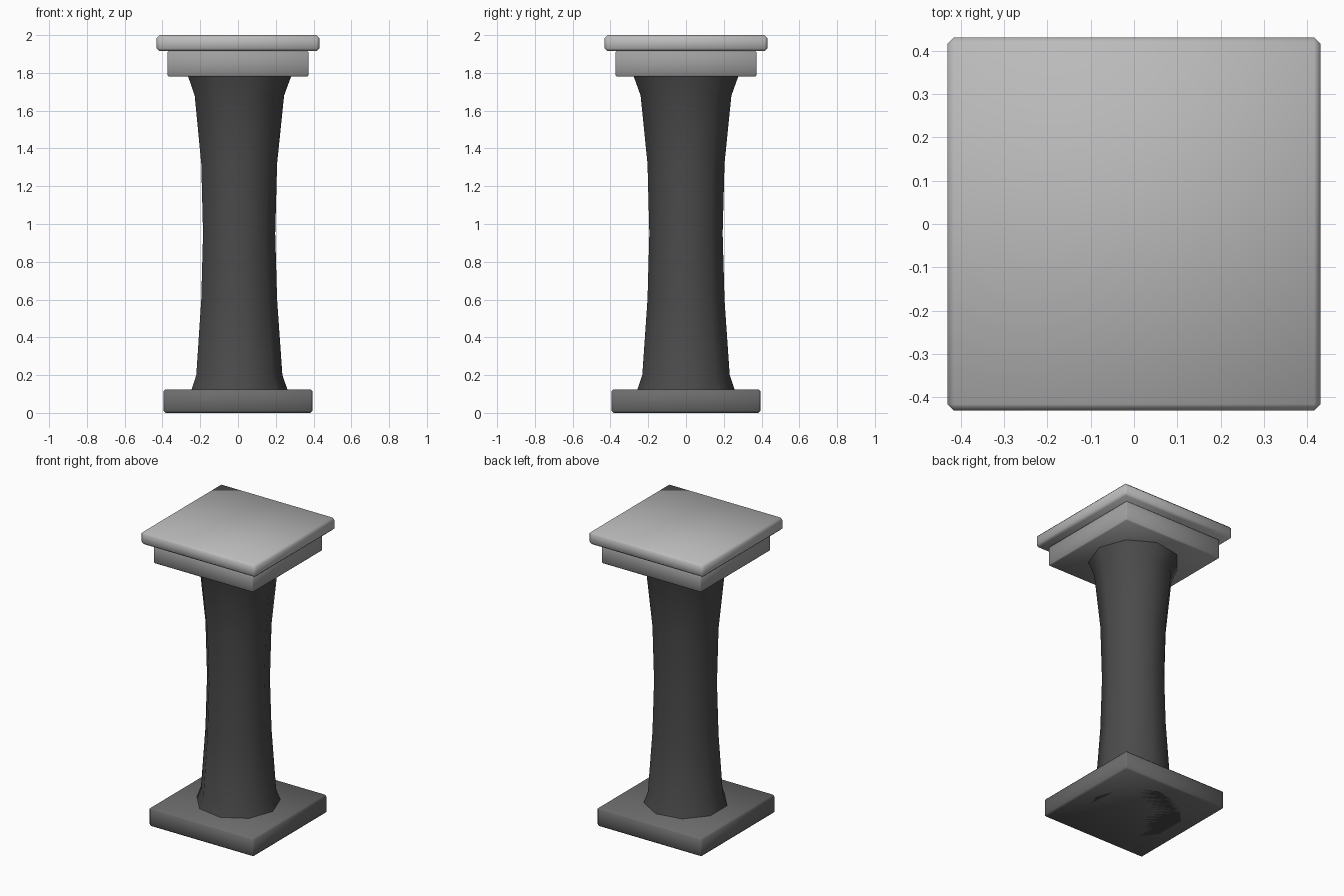
import bpy, bmesh, math

if "Cube" in bpy.data.objects:
    bpy.data.objects.remove(bpy.data.objects["Cube"])


def finish(name, bm, grey):
    bmesh.ops.recalc_face_normals(bm, faces=bm.faces)
    mesh = bpy.data.meshes.new(name)
    bm.to_mesh(mesh)
    bm.free()
    mat = bpy.data.materials.new(name + "_stone")
    mat.diffuse_color = (grey, grey, grey, 1)
    mat.use_nodes = True
    mat.node_tree.nodes["Principled BSDF"].inputs["Base Color"].default_value = mat.diffuse_color
    mesh.materials.append(mat)
    for p in mesh.polygons:
        p.use_smooth = True
    obj = bpy.data.objects.new(name, mesh)
    bpy.context.collection.objects.link(obj)
    return obj


def slab(name, half, z0, z1, bevel, grey):
    bm = bmesh.new()
    bmesh.ops.create_cube(bm, size=1)
    for v in bm.verts:
        v.co.x *= 2 * half
        v.co.y *= 2 * half
        v.co.z = z0 if v.co.z < 0 else z1
    bmesh.ops.bevel(bm, geom=bm.edges[:], offset=bevel, segments=1,
                    affect='EDGES', profile=0.5)
    return finish(name, bm, grey)


# Square plinth and the two stepped slabs at the top
slab("base_plinth", 0.394, 0.0, 0.125, 0.011, 0.15)
slab("upper_block", 0.374, 1.78, 1.915, 0.007, 0.35)
slab("top_slab", 0.431, 1.915, 2.0, 0.015, 0.5)

# Nine-sided waisted shaft, flaring at both ends
SIDES = 9
PROFILE = [(0.305, 0.0), (0.235, 0.2), (0.207, 0.6), (0.197, 0.95),
           (0.207, 1.32), (0.244, 1.68), (0.31, 1.86)]
bm = bmesh.new()
rings = []
for r, z in PROFILE:
    rings.append([bm.verts.new((r * math.cos(2 * math.pi * i / SIDES),
                                r * math.sin(2 * math.pi * i / SIDES), z))
                  for i in range(SIDES)])
for a, b in zip(rings, rings[1:]):
    for i in range(SIDES):
        j = (i + 1) % SIDES
        bm.faces.new((a[i], a[j], b[j], b[i]))
bm.faces.new(rings[0])
bm.faces.new(rings[-1])
shaft = finish("shaft", bm, 0.07)
bpy.context.view_layer.objects.active = shaft
shaft.select_set(True)
bpy.ops.object.shade_smooth_by_angle(angle=math.radians(60))
